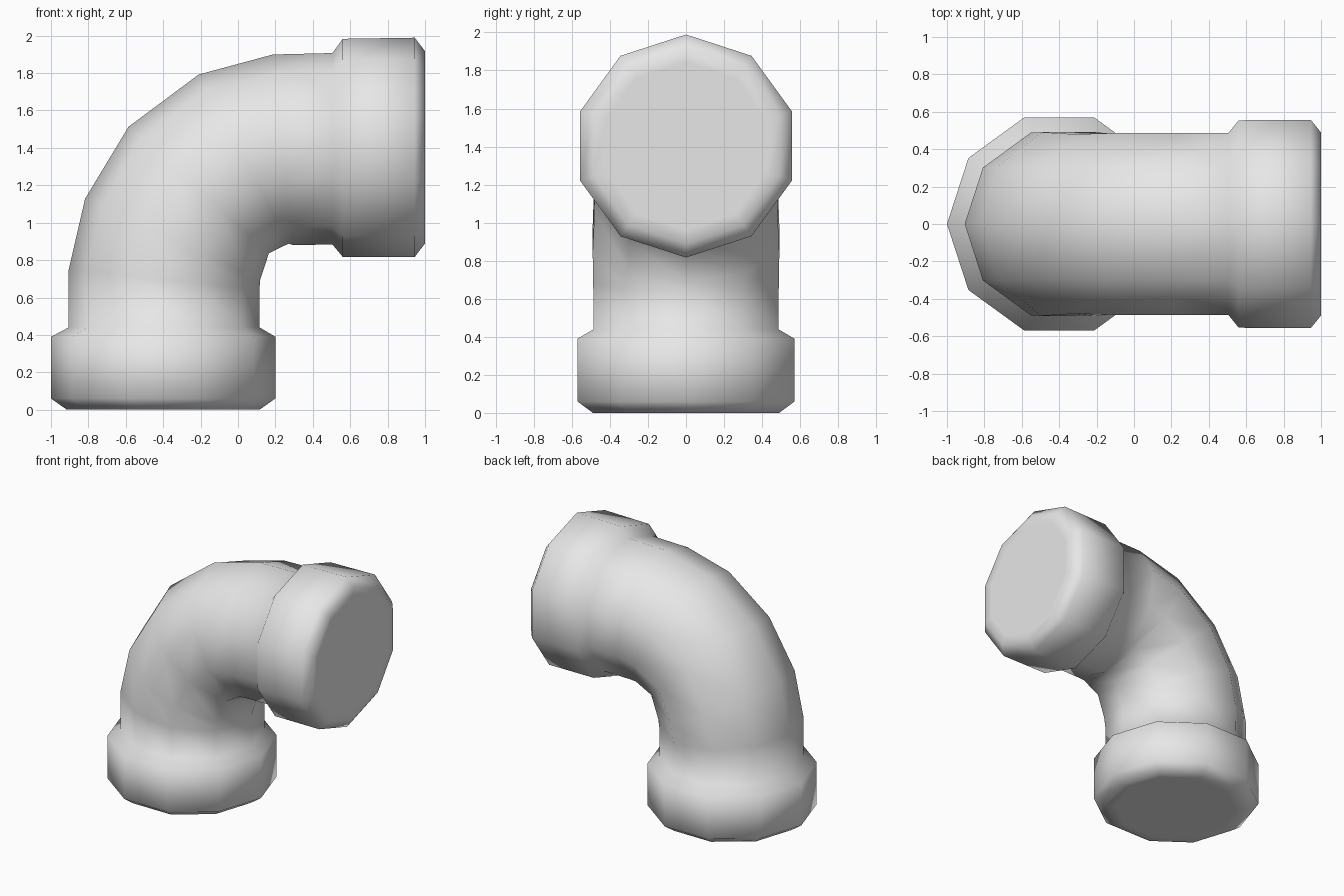
import bpy
import bmesh
from math import sin, cos, radians, tau
from mathutils import Vector

if "Cube" in bpy.data.objects:
    bpy.data.objects.remove(bpy.data.objects["Cube"], do_unlink=True)

SIDES = 10

# Plain grey finish
grey = bpy.data.materials.new("light_grey")
grey.use_nodes = True
colour = (0.8, 0.8, 0.8, 1)
grey.diffuse_color = colour
grey.node_tree.nodes["Principled BSDF"].inputs["Base Color"].default_value = colour

# Cross-sections along the pipe: centre x, centre z, radius, tilt in degrees
sections = [
    # lower collar with chamfered rim
    (-0.40, 0.00, 0.44, 0),
    (-0.40, 0.00, 0.515, 0),
    (-0.40, 0.06, 0.60, 0),
    (-0.40, 0.39, 0.60, 0),
    (-0.395, 0.44, 0.51, 0),
    # bend
    (-0.395, 0.695, 0.513, 6),
    (-0.35, 0.91, 0.516, 25),
    (-0.21, 1.175, 0.505, 42),
    (0.03, 1.34, 0.512, 62),
    (0.24, 1.39, 0.512, 84),
    # side collar with chamfered rim
    (0.505, 1.395, 0.512, 90),
    (0.56, 1.40, 0.583, 90),
    (0.945, 1.403, 0.586, 90),
    (1.00, 1.403, 0.514, 90),
    (1.00, 1.403, 0.44, 90),
]


def add_ring(bm, x, z, radius, tilt):
    """Ten-sided ring with one corner on the outside of the bend."""
    outward = Vector((-cos(radians(tilt)), 0, sin(radians(tilt))))
    side = Vector((0, 1, 0))
    centre = Vector((x, 0, z))
    angles = [tau * i / SIDES for i in range(SIDES)]
    return [bm.verts.new(centre + radius * (outward * cos(a) + side * sin(a)))
            for a in angles]


# Elbow: skin the rings and close both ends
bm = bmesh.new()
rings = [add_ring(bm, *s) for s in sections]
for low, high in zip(rings, rings[1:]):
    for i in range(SIDES):
        j = (i + 1) % SIDES
        bm.faces.new((low[i], low[j], high[j], high[i]))
bm.faces.new(rings[0])
bm.faces.new(rings[-1])
bmesh.ops.recalc_face_normals(bm, faces=bm.faces)
for face in bm.faces:
    face.smooth = True

mesh = bpy.data.meshes.new("pipe_elbow")
bm.to_mesh(mesh)
bm.free()
mesh.materials.append(grey)
elbow = bpy.data.objects.new("pipe_elbow", mesh)
bpy.context.collection.objects.link(elbow)
